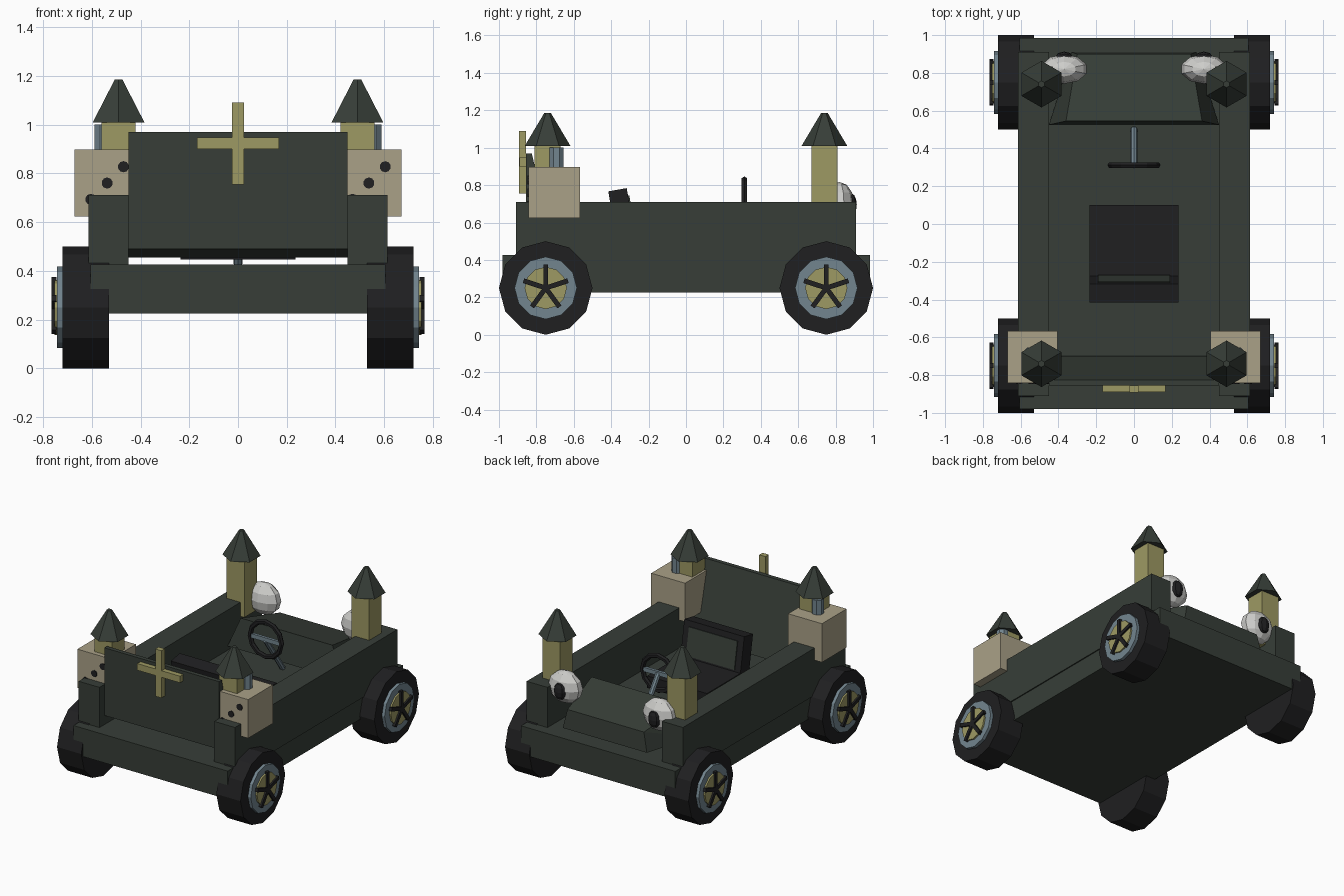
import bpy, bmesh, math
from mathutils import Vector, Matrix

if "Cube" in bpy.data.objects:
    bpy.data.objects.remove(bpy.data.objects["Cube"])


def mat(name, r, g, b):
    m = bpy.data.materials.new(name)
    m.diffuse_color = (r, g, b, 1)
    m.use_nodes = True
    m.node_tree.nodes["Principled BSDF"].inputs["Base Color"].default_value = m.diffuse_color
    return m


GREEN = mat("dark green", .038, .048, .039)
BLACK = mat("black", .014, .014, .015)
OLIVE = mat("olive yellow", .34, .32, .125)
TAN = mat("tan", .40, .355, .245)
BLUE = mat("blue grey", .17, .235, .275)
WHITE = mat("off white", .62, .62, .60)


def finish(name, bm, m):
    bmesh.ops.recalc_face_normals(bm, faces=bm.faces)
    me = bpy.data.meshes.new(name)
    bm.to_mesh(me)
    bm.free()
    me.materials.append(m)
    ob = bpy.data.objects.new(name, me)
    bpy.context.collection.objects.link(ob)
    return ob


def hull(name, pts, m):
    bm = bmesh.new()
    for p in pts:
        bm.verts.new(p)
    bmesh.ops.convex_hull(bm, input=bm.verts)
    bmesh.ops.dissolve_limit(bm, angle_limit=.01, verts=bm.verts, edges=bm.edges)
    return finish(name, bm, m)


def box(name, x, y, z, m, mx=None):
    bm = bmesh.new()
    bmesh.ops.create_cube(bm, size=1)
    for v in bm.verts:
        v.co = Vector((x, y, z)[i][0 if v.co[i] < 0 else 1] for i in range(3))
    if mx:
        bm.transform(mx)
    return finish(name, bm, m)


def cyl(name, a, b, r, n, m, r2=None, turn=0):
    # prism or cone from point a to point b
    a, b = Vector(a), Vector(b)
    d = b - a
    bm = bmesh.new()
    bmesh.ops.create_cone(bm, cap_ends=True, segments=n, radius1=r,
                          radius2=r if r2 is None else r2, depth=d.length)
    bm.transform(Matrix.Translation((a + b) / 2) @
                 d.to_track_quat('Z', 'Y').to_matrix().to_4x4() @ Matrix.Rotation(turn, 4, 'Z'))
    return finish(name, bm, m)


def ellipsoid(name, c, s, m, u=10, v=6):
    bm = bmesh.new()
    bmesh.ops.create_uvsphere(bm, u_segments=u, v_segments=v, radius=1)
    bm.transform(Matrix.Translation(c) @ Matrix.Diagonal((*s, 1)))
    return finish(name, bm, m)


# body: chassis, front panel wedge, tapered rear hood
box("chassis", (-.605, .605), (-.98, .985), (.225, .425), GREEN)
hull("front_panel", [(x, y, z) for x in (-.45, .45) for y, z in
     ((-.855, .49), (-.855, .97), (-.825, .97), (-.70, .455), (-.72, .455))], GREEN)
hull("hood", [(s * x, y, z) for s in (-1, 1) for x, y, z in
     ((.45, .525, .455), (.36, .545, .67), (.33, .91, .455), (.30, .90, .59))], GREEN)

# cross ornament on the front panel
box("cross_upright", (-.024, .024), (-.893, -.855), (.755, 1.09), OLIVE)
box("cross_arm", (-.168, .168), (-.89, -.855), (.90, .947), OLIVE)

# seat
box("seat_cushion", (-.235, .235), (-.38, .10), (.455, .54), BLACK)
tilt = Matrix.Translation((0, -.31, .455)) @ Matrix.Rotation(math.radians(10), 4, 'X')
box("seat_back", (-.235, .235), (-.05, .05), (0, .325), BLACK, tilt)
box("seat_back_pad", (-.19, .19), (.05, .057), (.09, .285), GREEN, tilt)

# steering wheel ring, spoke bar and column
bm = bmesh.new()
N, K, rings = 12, 6, []
for i in range(N):
    a = 2 * math.pi * i / N
    ring = []
    for j in range(K):
        b = 2 * math.pi * j / K
        r = .123 + .018 * math.cos(b)
        ring.append(bm.verts.new((r * math.cos(a), .312 + .017 * math.sin(b), .705 + r * math.sin(a))))
    rings.append(ring)
for i in range(N):
    p, q = rings[i], rings[(i + 1) % N]
    for j in range(K):
        bm.faces.new((p[j], q[j], q[(j + 1) % K], p[(j + 1) % K]))
finish("steering_wheel", bm, BLACK)
box("steering_spoke", (-.115, .115), (.302, .322), (.69, .72), BLUE)
cyl("steering_column", (0, .31, .70), (0, .50, .43), .019, 8, BLUE)

for s, side in ((-1, "left"), (1, "right")):
    # side wall
    box(side + "_wall", sorted((s * .45, s * .613)), (-.91, .91), (.375, .71), GREEN)

    # corner towers with six sided roofs
    for y, end, base in ((-.74, "front", .85), (.74, "rear", .61)):
        x = s * .49
        box(f"{end}_{side}_tower", (x - .07, x + .07), (y - .07, y + .07), (base, 1.015), OLIVE)
        cyl(f"{end}_{side}_roof", (x, y, 1.008), (x, y, 1.185), .123, 6, GREEN, .018,
            math.pi / 6 * 0)

    # dice block with three pips and a small pipe on top
    cx = s * .537
    box(side + "_block", (cx - .133, cx + .133), (-.843, -.567), (.623, .897), TAN)
    for d in (-1, 0, 1):
        px, pz = cx + d * .067, .76 + d * .067
        cyl(side + "_pip", (px, -.84, pz), (px, -.848, pz), .023, 10, BLACK)
    cyl(side + "_pipe", (s * .55, -.692, .89), (s * .55, -.692, 1.0), .041, 8, BLUE, turn=math.pi / 8)

    # eye and pupil at the rear
    ellipsoid(side + "_eye", (s * .37, .82, .705), (.125, .078, .112), WHITE)
    ellipsoid(side + "_pupil", (s * .37, .885, .695), (.046, .028, .06), BLACK, 8, 6)

    # wheels: tyre, rim, hub disc and five spokes
    for y, end in ((-.75, "front"), (.75, "rear")):
        n = f"{end}_{side}_"
        for part, x0, x1, r, m in (("tyre", .53, .72, .25, BLACK), ("rim", .70, .742, .167, BLUE),
                                   ("hub", .73, .753, .113, OLIVE)):
            cyl(n + part, (s * x0, y, .25), (s * x1, y, .25), r, 12, m)
        for k in range(5):
            mx = Matrix.Translation((0, y, .25)) @ Matrix.Rotation(k * math.tau / 5, 4, 'X')
            box(n + "spoke", sorted((s * .745, s * .765)), (-.013, .013), (0, .125), BLACK, mx)
